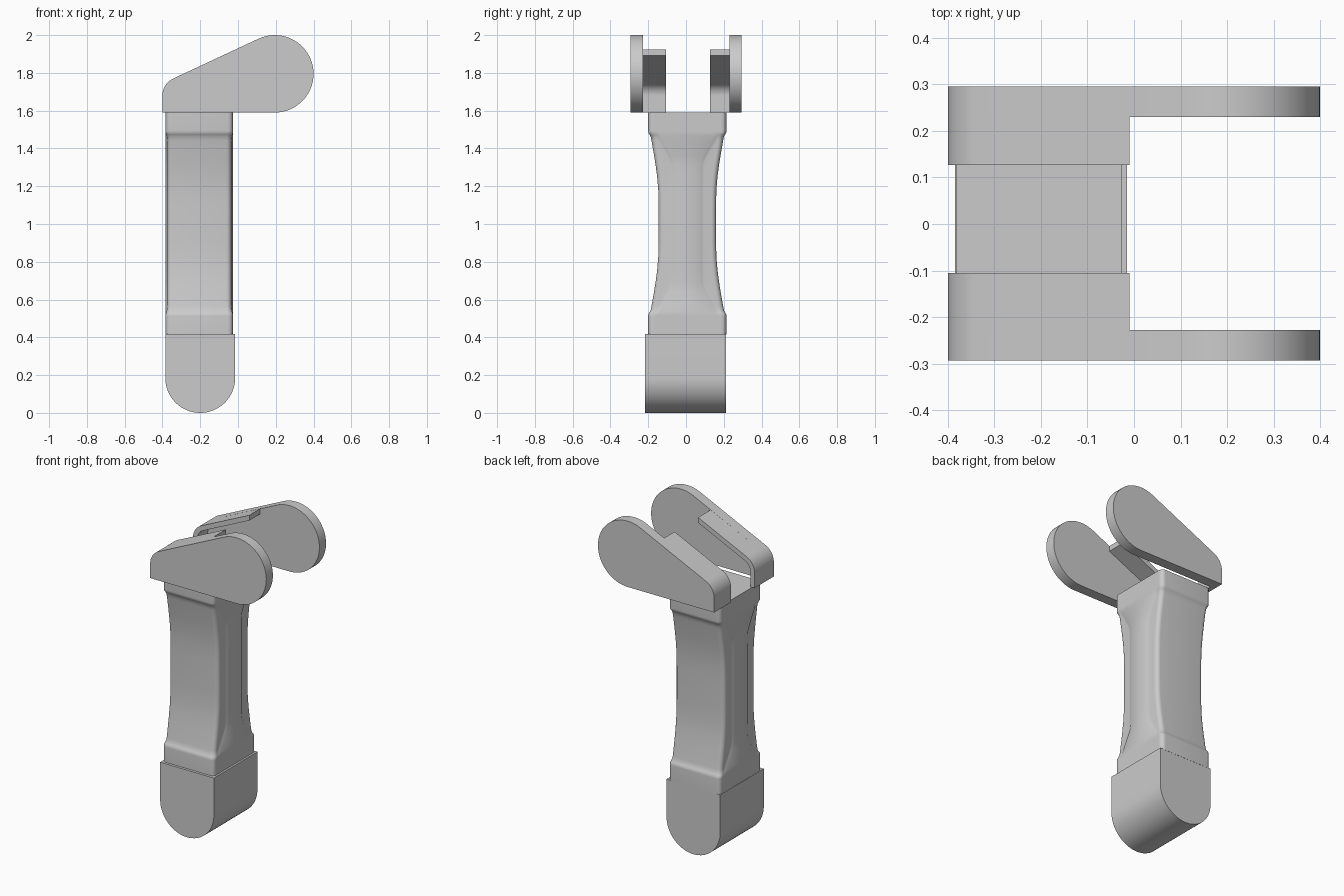
import bpy, bmesh
from math import cos, sin, radians

cube = bpy.data.objects.get("Cube")
if cube:
    bpy.data.objects.remove(cube, do_unlink=True)

grey = bpy.data.materials.new("plain grey")
grey.use_nodes = True
COLOUR = (0.6, 0.6, 0.6, 1)
grey.diffuse_color = COLOUR
grey.node_tree.nodes["Principled BSDF"].inputs["Base Color"].default_value = COLOUR


def finish(name, bm, angle=30):
    bmesh.ops.recalc_face_normals(bm, faces=bm.faces)
    mesh = bpy.data.meshes.new(name)
    bm.to_mesh(mesh)
    bm.free()
    mesh.materials.append(grey)
    obj = bpy.data.objects.new(name, mesh)
    bpy.context.collection.objects.link(obj)
    bpy.ops.object.select_all(action="DESELECT")
    obj.select_set(True)
    bpy.context.view_layer.objects.active = obj
    bpy.ops.object.shade_smooth_by_angle(angle=radians(angle))
    return obj


def arc(cx, cz, r, start, end, steps):
    """Points on a circular arc, angles in degrees."""
    angles = [radians(start + (end - start) * i / steps) for i in range(steps + 1)]
    return [(cx + r * cos(a), cz + r * sin(a)) for a in angles]


def extrude_profile(name, profile, y0, y1):
    """Prism from an xz outline, spanning y0 to y1."""
    bm = bmesh.new()
    face = bm.faces.new([bm.verts.new((x, y0, z)) for x, z in profile])
    grown = bmesh.ops.extrude_face_region(bm, geom=[face])["geom"]
    moved = [v for v in grown if isinstance(v, bmesh.types.BMVert)]
    bmesh.ops.translate(bm, verts=moved, vec=(0, y1 - y0, 0))
    return finish(name, bm)


# Foot: block with a half-round underside
foot = arc(-0.2, 0.185, 0.185, 180, 360, 32) + [(-0.015, 0.418), (-0.385, 0.418)]
extrude_profile("foot", foot, -0.216, 0.213)

# Fork plates: teardrop outline, flat underneath
SLOPE = 115
teardrop = ([(-0.4, 1.59)] + arc(0.195, 1.795, 0.205, -90, SLOPE, 40)
            + arc(-0.3, 1.68, 0.1, SLOPE, 180, 12))
extrude_profile("fork_plate_front", teardrop, -0.293, -0.228)
extrude_profile("fork_plate_back", teardrop, 0.23, 0.295)

# Fork covers: thin bent wall following the sloped edge of the plates
outer = [(-0.4, 1.59)] + arc(-0.3, 1.68, 0.1, 180, SLOPE, 12) + [(-0.01, 1.925)]
inner = [(-0.37, 1.59)] + arc(-0.3, 1.68, 0.07, 180, SLOPE, 12) + [(-0.01, 1.892)]
cover = outer + inner[::-1]
extrude_profile("fork_cover_front", cover, -0.228, -0.105)
extrude_profile("fork_cover_back", cover, 0.23, 0.127)

# Arm stations: distance from mid height, half depth, side flat half width, side inset
half = [(0.0, 0.152, 0.066, 0.008), (0.1, 0.152, 0.066, 0.008),
        (0.18, 0.154, 0.066, 0.008), (0.25, 0.160, 0.066, 0.008),
        (0.31, 0.168, 0.067, 0.008), (0.335, 0.172, 0.073, 0.008),
        (0.36, 0.176, 0.085, 0.008), (0.40, 0.183, 0.108, 0.008),
        (0.44, 0.190, 0.130, 0.008), (0.46, 0.194, 0.140, 0.006),
        (0.47, 0.200, 0.145, 0.003), (0.48, 0.206, 0.148, 0.0),
        (0.49, 0.207, 0.148, 0.0), (0.587, 0.207, 0.148, 0.0)]
stations = [(-d, *rest) for d, *rest in half[:0:-1]] + half


def arm_ring(bm, dist, depth, flat, inset):
    """Rounded rectangle whose corners are let in from the side faces."""
    wide, r = 0.178, 0.026
    quarter = [(wide, flat), (wide - inset * 0.7, flat + 0.01), (wide - inset, flat + 0.024)]
    quarter += arc(wide - inset - r, depth - r, r, 0, 90, 6)
    back = quarter + [(-x, y) for x, y in quarter[::-1]]
    loop = back + [(-x, -y) for x, y in back]
    return [bm.verts.new((x - 0.205, y + 0.007, 1.003 + dist)) for x, y in loop]


# Arm: waisted bar lofted through the stations
bm = bmesh.new()
rings = [arm_ring(bm, *s) for s in stations]
for low, high in zip(rings, rings[1:]):
    n = len(low)
    for i in range(n):
        j = (i + 1) % n
        bm.faces.new((low[i], low[j], high[j], high[i]))
bm.faces.new(rings[0][::-1])
bm.faces.new(rings[-1])
finish("arm", bm, 40)
